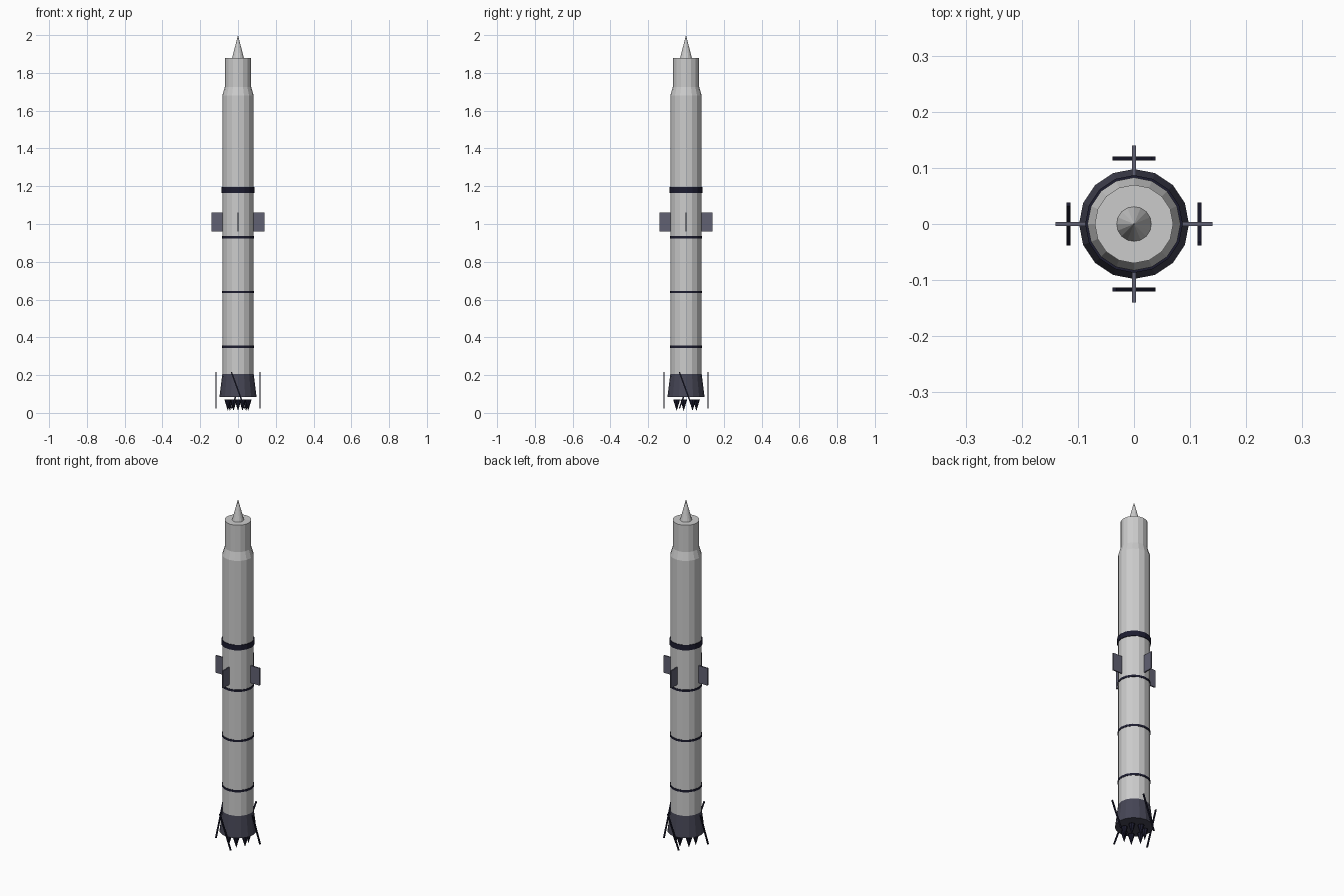
import bpy, math
from mathutils import Matrix

if "Cube" in bpy.data.objects:
    bpy.data.objects.remove(bpy.data.objects["Cube"])


def material(name, rgb):
    m = bpy.data.materials.new(name)
    m.diffuse_color = (*rgb, 1)
    m.use_nodes = True
    m.node_tree.nodes["Principled BSDF"].inputs["Base Color"].default_value = m.diffuse_color
    return m


dark = material("dark_band", (0.012, 0.012, 0.03))
charcoal = material("charcoal", (0.06, 0.06, 0.09))
fin_grey = material("fin_grey", (0.12, 0.12, 0.17))


def ring_part(name, z0, z1, r0, r1, mat=None, sides=16, x=0, y=0):
    bpy.ops.mesh.primitive_cone_add(vertices=sides, radius1=r0, radius2=r1,
                                    depth=z1 - z0, location=(x, y, (z0 + z1) / 2))
    ob = bpy.context.object
    ob.name = name
    if mat:
        ob.data.materials.append(mat)
    return ob


def four_boxes(name, size, centre, tilt, mat):
    # box on the +x side, repeated every quarter turn
    for k in range(4):
        bpy.ops.mesh.primitive_cube_add(size=1)
        ob = bpy.context.object
        ob.name = f"{name}_{k + 1}"
        ob.data.transform(Matrix.Rotation(k * math.pi / 2, 4, 'Z')
                          @ Matrix.Translation(centre)
                          @ Matrix.Rotation(tilt, 4, 'X')
                          @ Matrix.Diagonal((*size, 1)))
        ob.data.materials.append(mat)


# Hull stages and nose
ring_part("main_body", 0.20, 1.68, 0.083, 0.083)
ring_part("shoulder", 1.68, 1.725, 0.083, 0.07)
ring_part("upper_stage", 1.725, 1.88, 0.07, 0.07)
ring_part("nose_cone", 1.88, 2.0, 0.031, 0)

# Dark bands
ring_part("interstage_band", 1.165, 1.195, 0.087, 0.087, dark)
for i in range(3):
    ring_part(f"thin_band_{i + 1}", 0.344 + 0.29 * i, 0.356 + 0.29 * i, 0.085, 0.085, dark)

# Engine skirt and ring of downward-pointing nozzles
ring_part("engine_skirt", 0.085, 0.207, 0.098, 0.083, charcoal)
N = 7
for i in range(N):
    a = math.pi / 2 + i * math.tau / N
    ring_part(f"nozzle_{i + 1}", 0.01, 0.07, 0, 0.018, dark, 8,
              0.055 * math.cos(a), 0.055 * math.sin(a))

# Steering fins and tilted landing struts
four_boxes("steering_fin", (0.06, 0.007, 0.10), (0.11, 0, 1.01), 0, fin_grey)
four_boxes("landing_strut", (0.007, 0.007, 0.205), (0.1165, 0, 0.12), math.radians(20), dark)
